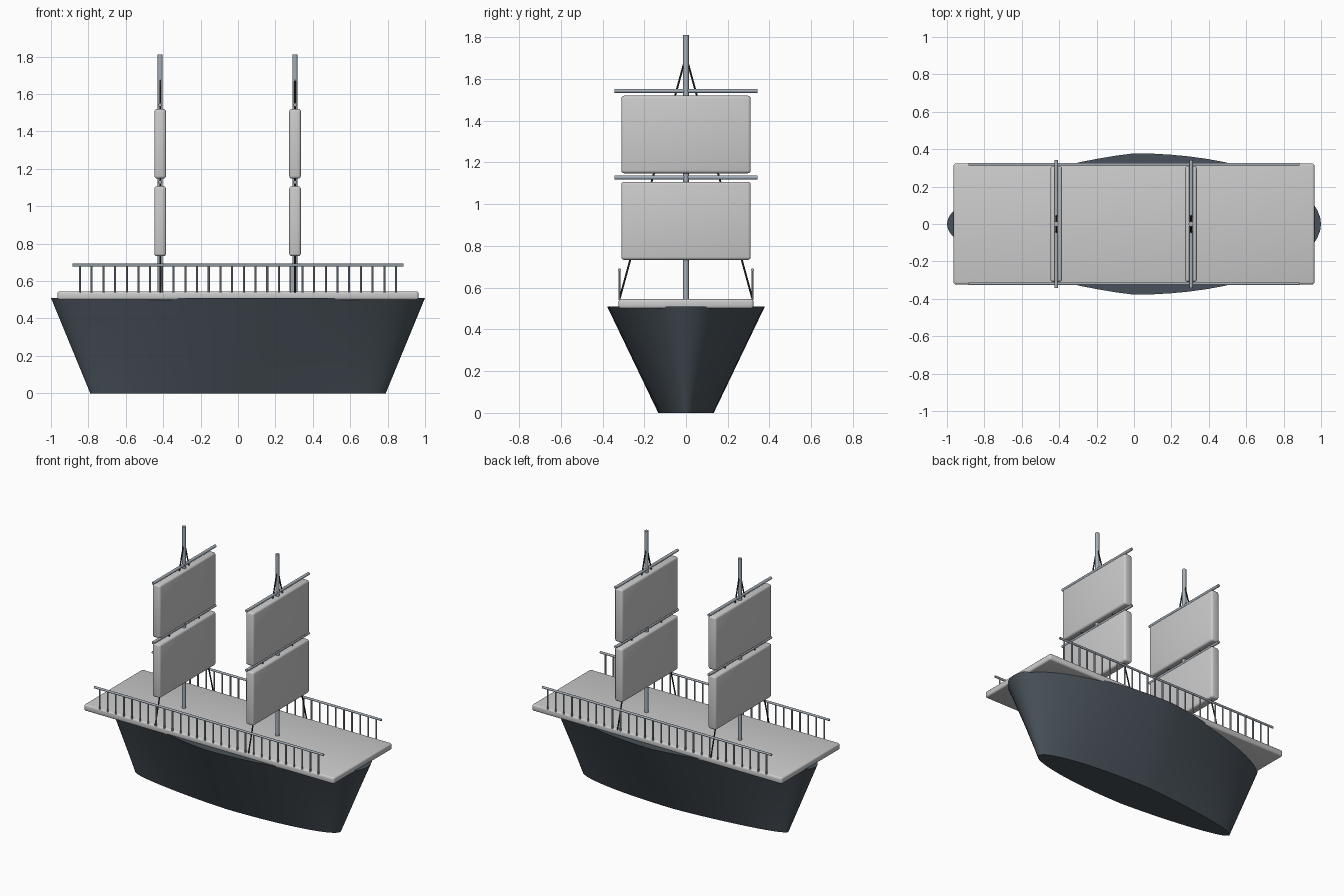
import bpy, bmesh, math
from mathutils import Vector

if "Cube" in bpy.data.objects:
    bpy.data.objects.remove(bpy.data.objects["Cube"])


def material(name, rgb):
    m = bpy.data.materials.new(name)
    m.diffuse_color = (*rgb, 1)
    m.use_nodes = True
    m.node_tree.nodes["Principled BSDF"].inputs["Base Color"].default_value = m.diffuse_color
    return m


HULL = material("dark_hull", (0.065, 0.083, 0.1))
SPAR = material("spar_grey", (0.38, 0.43, 0.48))
ROPE = material("dark_rope", (0.03, 0.035, 0.04))


def finish(bm, name, mat=None, angle=35):
    bmesh.ops.recalc_face_normals(bm, faces=bm.faces)
    me = bpy.data.meshes.new(name)
    bm.to_mesh(me)
    bm.free()
    ob = bpy.data.objects.new(name, me)
    bpy.context.collection.objects.link(ob)
    if mat:
        me.materials.append(mat)
    bpy.ops.object.select_all(action='DESELECT')
    ob.select_set(True)
    bpy.context.view_layer.objects.active = ob
    bpy.ops.object.shade_smooth_by_angle(angle=math.radians(angle))
    return ob


def add_rod(bm, a, b, r, sides=12):
    a, b = Vector(a), Vector(b)
    d = b - a
    mat = d.to_track_quat('Z', 'Y').to_matrix().to_4x4()
    mat.translation = (a + b) / 2
    bmesh.ops.create_cone(bm, cap_ends=True, segments=sides, radius1=r,
                          radius2=r, depth=d.length, matrix=mat)


def rod(name, a, b, r, mat, sides=12):
    bm = bmesh.new()
    add_rod(bm, a, b, r, sides)
    return finish(bm, name, mat)


def rounded_box(name, lo, hi, bevel):
    bm = bmesh.new()
    bmesh.ops.create_cube(bm, size=1)
    lo, hi = Vector(lo), Vector(hi)
    for v in bm.verts:
        v.co = (lo + hi) / 2 + v.co * (hi - lo)
    bmesh.ops.bevel(bm, geom=bm.edges[:], offset=bevel, segments=3,
                    profile=0.5, affect='EDGES')
    return finish(bm, name)


# Hull: elliptical plan, finer towards -x, tapering down to the keel
N, LEVELS, TOP = 64, 8, 0.51
bm = bmesh.new()
rings = []
for k in range(LEVELS + 1):
    t = k / LEVELS
    sx, sy = 0.79 + 0.21 * t, 0.133 + 0.245 * t
    ring = []
    for i in range(N):
        a = math.tau * i / N
        c, s = math.cos(a), math.sin(a)
        pinch = 1 - 0.3 * max(0, -c)
        ring.append(bm.verts.new((sx * c, sy * s * pinch, TOP * t)))
    rings.append(ring)
for lo, hi in zip(rings, rings[1:]):
    for i in range(N):
        j = (i + 1) % N
        bm.faces.new((lo[i], lo[j], hi[j], hi[i]))
bm.faces.new(rings[0])
bm.faces.new(rings[-1])
finish(bm, "hull", HULL, 40)

# Deck slab
DECK = 0.545
rounded_box("deck", (-0.965, -0.323, 0.5), (0.965, 0.323, DECK), 0.012)

# Masts, each with two yards, two sails and a pair of stays
for mast, x in (("fore", -0.416), ("main", 0.305)):
    rod(f"{mast}_mast", (x, 0, DECK - 0.02), (x, 0, 1.81), 0.0135, SPAR, 16)
    for level, z0, z1, zy in (("lower", 0.733, 1.107, 1.128),
                              ("upper", 1.148, 1.52, 1.543)):
        rod(f"{mast}_{level}_yard", (x, -0.343, zy), (x, 0.343, zy), 0.01, SPAR)
        rounded_box(f"{mast}_{level}_sail", (x - 0.031, -0.31, z0),
                    (x + 0.031, 0.31, z1), 0.014)
    for side, s in (("left", -1), ("right", 1)):
        rod(f"{mast}_{side}_stay", (x, s * 0.32, DECK - 0.005), (x, 0, 1.71),
            0.0045, ROPE, 8)

# Railings along both long edges
POSTS = 28
for side, s in (("left", -1), ("right", 1)):
    y = s * 0.319
    rod(f"{side}_handrail", (-0.885, y, 0.685), (0.885, y, 0.685), 0.0075, SPAR)
    bm = bmesh.new()
    for i in range(POSTS):
        x = -0.845 + 1.69 * i / (POSTS - 1)
        add_rod(bm, (x, y, DECK - 0.005), (x, y, 0.685), 0.0055, 8)
    finish(bm, f"{side}_rail_posts", SPAR)
